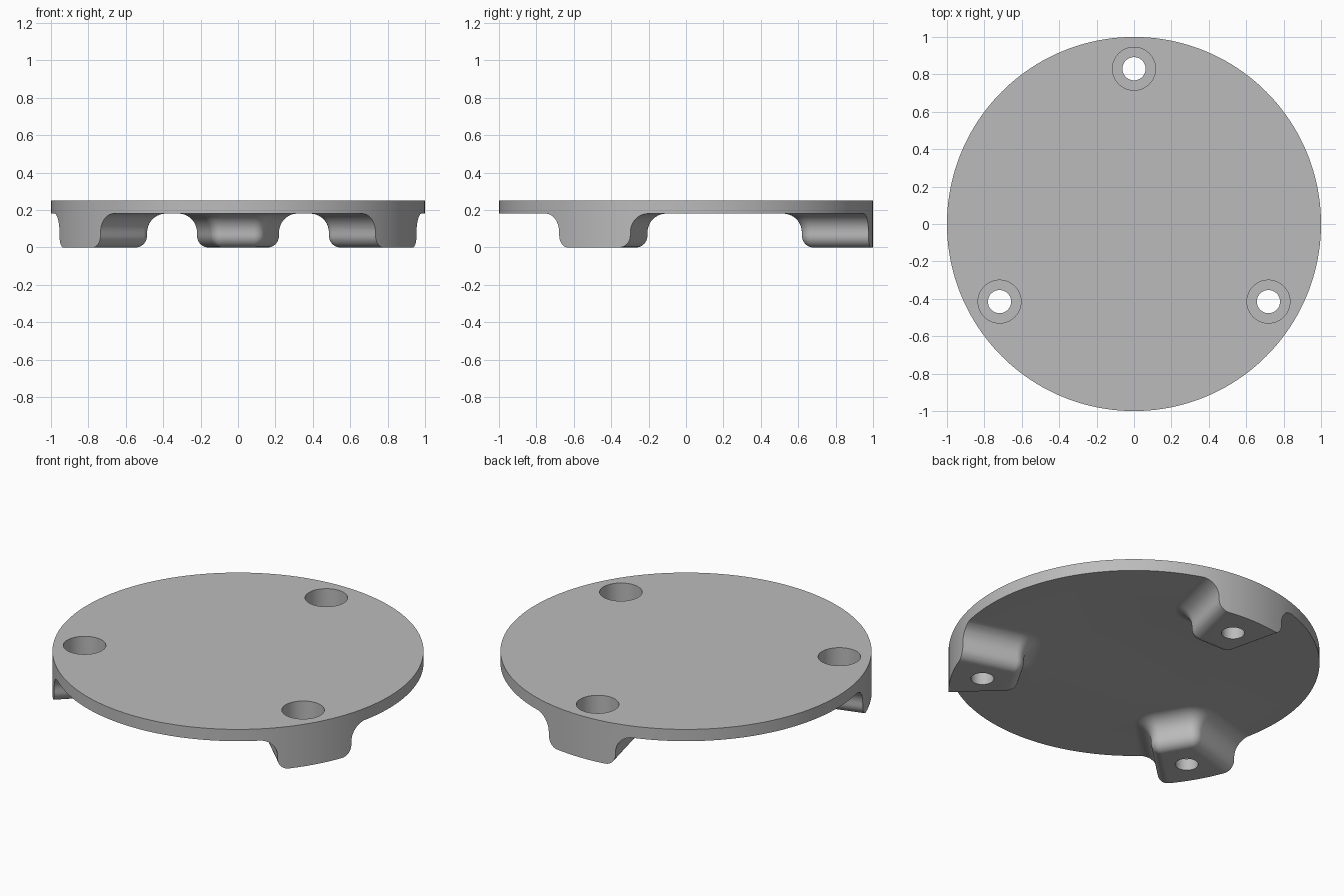
import bpy, bmesh, math
from mathutils import Vector, Matrix

cube = bpy.data.objects.get("Cube")
if cube:
    bpy.data.objects.remove(cube, do_unlink=True)

TOP, UNDER = 0.25, 0.18
HOLE_RADIUS = 0.83
ANGLES = [math.radians(a) for a in (90, 210, 330)]

grey = bpy.data.materials.new("plain_grey")
grey.use_nodes = True
grey.diffuse_color = (0.5, 0.5, 0.5, 1)
grey.node_tree.nodes["Principled BSDF"].inputs["Base Color"].default_value = (0.5, 0.5, 0.5, 1)


def finish(bm, name):
    bmesh.ops.recalc_face_normals(bm, faces=bm.faces)
    mesh = bpy.data.meshes.new(name)
    bm.to_mesh(mesh)
    bm.free()
    mesh.materials.append(grey)
    obj = bpy.data.objects.new(name, mesh)
    bpy.context.collection.objects.link(obj)
    return obj


def cylinder(name, radius, bottom, top, centre=(0, 0), sides=48):
    bm = bmesh.new()
    place = Matrix.Translation((centre[0], centre[1], (bottom + top) / 2))
    bmesh.ops.create_cone(bm, cap_ends=True, segments=sides, radius1=radius,
                          radius2=radius, depth=top - bottom, matrix=place)
    return finish(bm, name)


def boolean(target, tool, operation):
    mod = target.modifiers.new(operation.lower(), "BOOLEAN")
    mod.operation, mod.object, mod.solver = operation, tool, "EXACT"
    bpy.context.view_layer.objects.active = target
    bpy.ops.object.modifier_apply(modifier=mod.name)
    bpy.data.objects.remove(tool, do_unlink=True)


def foot_outline(offset):
    """Tapered plan (radial, sideways), grown outwards with round inner corners."""
    inner, outer = Vector((0.68, 0.085)), Vector((1.2, 0.212))
    slope = math.atan2(outer.y - inner.y, outer.x - inner.x)
    half = [outer + offset * Vector((-math.sin(slope), math.cos(slope)))]
    start, steps = math.pi / 2 + slope, 10
    for i in range(steps + 1):
        a = start + (math.pi - start) * i / steps
        half.append(inner + offset * Vector((math.cos(a), math.sin(a))))
    return half + [Vector((p.x, -p.y)) for p in reversed(half)]


def foot(angle):
    # Rounded lower edge, short wall, then a fillet flaring into the plate
    steps = 10
    arc = [math.pi / 2 * i / steps for i in range(steps + 1)]
    profile = [(0.0005 + 0.06 * math.sin(a), 0.065 * (1 - math.cos(a))) for a in arc]
    profile += [(0.0605 + 0.1 * (1 - math.cos(a)), 0.08 + 0.1005 * math.sin(a)) for a in arc]
    profile.append((profile[-1][0], 0.21))
    bm = bmesh.new()
    spin = Matrix.Rotation(angle, 3, "Z")
    rings = [[bm.verts.new(spin @ Vector((p.x, p.y, z))) for p in foot_outline(o)]
             for o, z in profile]
    for low, high in zip(rings, rings[1:]):
        for i in range(len(low)):
            j = (i + 1) % len(low)
            bm.faces.new((low[i], low[j], high[j], high[i]))
    bm.faces.new(rings[0])
    bm.faces.new(rings[-1])
    return finish(bm, "foot")


# Oversized slab with three feet, trimmed to a round plate
bm = bmesh.new()
bmesh.ops.create_cube(bm, size=1, matrix=Matrix.Translation((0, 0, (UNDER + TOP + 0.1) / 2))
                      @ Matrix.Diagonal((3, 3, TOP + 0.1 - UNDER, 1)))
plate = finish(bm, "footed_round_plate")
for angle in ANGLES:
    boolean(plate, foot(angle), "UNION")
boolean(plate, cylinder("rim_trim", 1, -0.1, TOP, sides=160), "INTERSECT")

# Counterbored screw hole through each foot
for angle in ANGLES:
    centre = (HOLE_RADIUS * math.cos(angle), HOLE_RADIUS * math.sin(angle))
    boolean(plate, cylinder("counterbore", 0.115, 0.07, 0.4, centre), "DIFFERENCE")
    boolean(plate, cylinder("screw_hole", 0.062, -0.1, 0.4, centre), "DIFFERENCE")

# Smooth curved faces, crisp rims
bpy.ops.object.select_all(action="DESELECT")
plate.select_set(True)
bpy.context.view_layer.objects.active = plate
bpy.ops.object.shade_smooth_by_angle(angle=math.radians(30))
